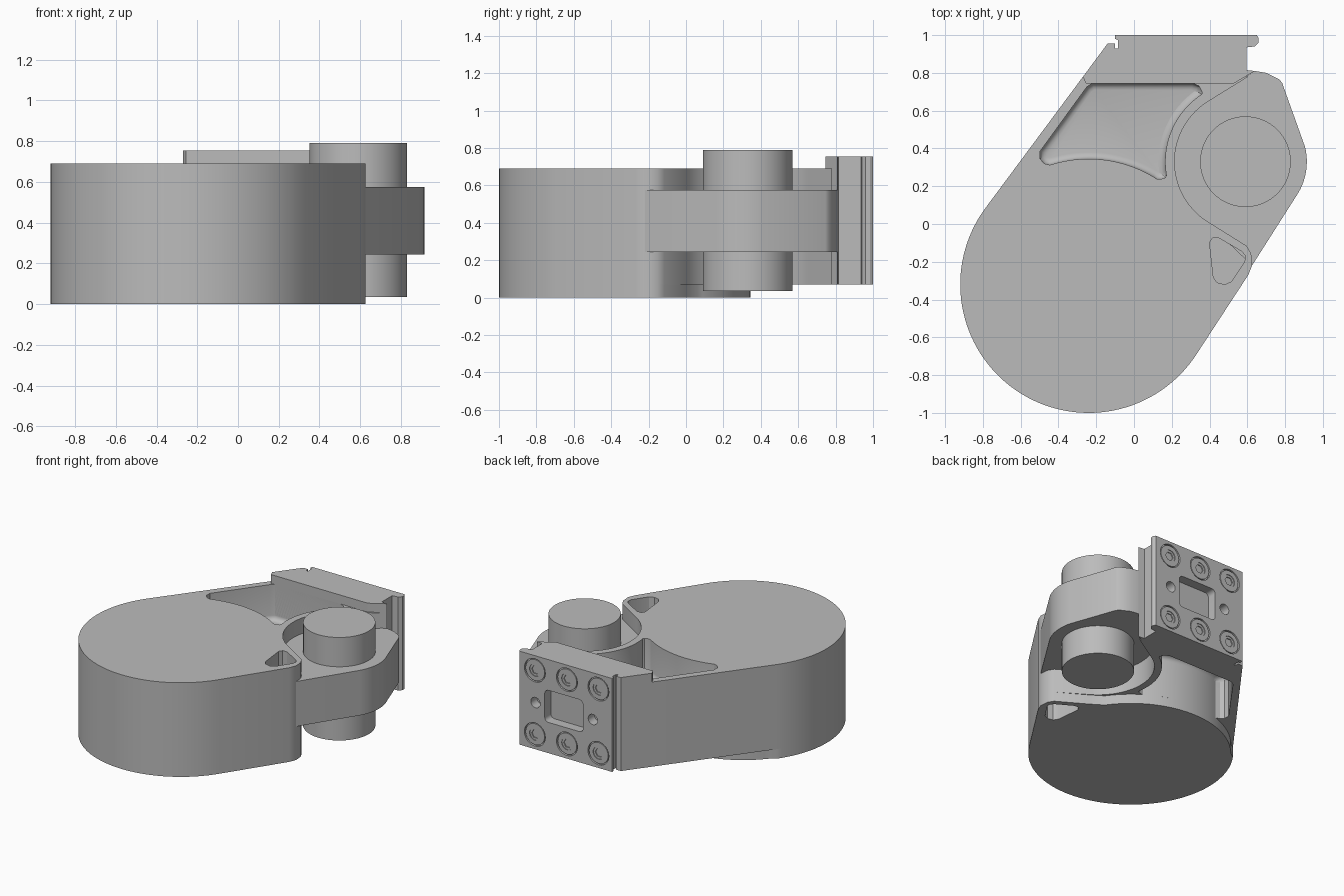
import bpy, bmesh, math
from mathutils import Matrix

if "Cube" in bpy.data.objects:
    bpy.data.objects.remove(bpy.data.objects["Cube"])

grey = bpy.data.materials.new("machined_grey")
grey.use_nodes = True
tone = (0.5, 0.5, 0.5, 1)
grey.diffuse_color = tone
grey.node_tree.nodes["Principled BSDF"].inputs["Base Color"].default_value = tone

DRUM, HUB = (-0.24, -0.32), (0.59, 0.33)
MID = 0.4125


def arc(centre, r, a0, a1, n=24):
    angles = [math.radians(a0 + (a1 - a0) * i / n) for i in range(n + 1)]
    return [(centre[0] + r * math.cos(a), centre[1] + r * math.sin(a)) for a in angles]


def prism(name, pts, z0, z1, round_floor=None, fillet=0.035):
    """Extrude an outline from z0 to z1, optionally rounding the rim at one height."""
    bm = bmesh.new()
    base = bm.faces.new([bm.verts.new((x, y, z0)) for x, y in pts])
    top = bmesh.ops.extrude_face_region(bm, geom=[base])["geom"]
    for v in top:
        if isinstance(v, bmesh.types.BMVert):
            v.co.z = z1
    bmesh.ops.recalc_face_normals(bm, faces=bm.faces)
    if round_floor is not None:
        rim = [e for e in bm.edges if all(abs(v.co.z - round_floor) < 1e-4 for v in e.verts)]
        bmesh.ops.bevel(bm, geom=rim, offset=fillet, segments=4, profile=0.5, affect='EDGES')
    mesh = bpy.data.meshes.new(name)
    bm.to_mesh(mesh)
    bm.free()
    mesh.materials.append(grey)
    ob = bpy.data.objects.new(name, mesh)
    bpy.context.collection.objects.link(ob)
    return ob


def back_prism(name, pts, y0, y1):
    """Prism whose outline lies in the x-z plane, running from y0 to y1."""
    ob = prism(name, [(x, -z) for x, z in pts], y0, y1)
    ob.data.transform(Matrix.Rotation(math.radians(-90), 4, 'X'))
    return ob


def cut(target, cutters):
    bpy.context.view_layer.objects.active = target
    for c in cutters:
        mod = target.modifiers.new("cut", 'BOOLEAN')
        mod.operation, mod.solver, mod.object = 'DIFFERENCE', 'EXACT', c
        bpy.ops.object.modifier_apply(modifier=mod.name)


def discard(obs):
    for ob in obs:
        bpy.data.objects.remove(ob)


# Main housing: drum, tapering arm and a concave recess around the hub
front_arc = arc(DRUM, 0.68, 144, 327, 64)
corner = [(0.605, -0.27), (0.625, -0.22), (0.62, -0.155), (0.595, -0.115)]
recess = arc(HUB, 0.375, 240, 120, 32)
housing = prism("housing", front_arc + corner + recess
                + [(0.605, 0.78), (-0.27, 0.78)], 0.07, 0.69)

# Drum floor plate, hanging slightly lower than the arm
floor_plate = prism("drum_floor", front_arc + corner + [(0.40, 0.0)]
                    + arc(DRUM, 0.665, 35, 140, 36), 0, 0.07)

# Pockets above and below a central web
pocket = (arc(DRUM, 0.665, 57, 108) + [(-0.475, 0.32), (-0.497, 0.345), (-0.497, 0.385)]
          + [(-0.25, 0.725), (-0.22, 0.745), (0.31, 0.745), (0.345, 0.73), (0.36, 0.70)]
          + arc(HUB, 0.425, 123, 190) + [(0.165, 0.245), (0.145, 0.238)])
small = [(0.40, -0.10), (0.415, -0.075), (0.45, -0.075), (0.57, -0.145), (0.59, -0.17),
         (0.585, -0.2), (0.515, -0.305), (0.48, -0.32), (0.44, -0.31), (0.42, -0.28)]
cutters = [prism("upper_pocket", pocket, 0.43, 0.85, 0.43),
           prism("lower_pocket", pocket, -0.1, 0.38, 0.38),
           prism("upper_notch", small, 0.5, 0.85),
           prism("lower_notch", small, -0.1, 0.3)]
cut(housing, cutters)
cut(floor_plate, cutters[3:])
discard(cutters)

# Pivot lug and pin
lug = prism("pivot_lug", [(0.625, -0.22)] + arc(HUB, 0.325, -30, 14, 12)
            + [(0.785, 0.745), (0.77, 0.765), (0.70, 0.80), (0.64, 0.81)]
            + arc(HUB, 0.385, 120, 240), 0.245, 0.575)
pin = prism("pivot_pin", arc(HUB, 0.24, 0, 354.375, 63), 0.035, 0.79)

# Mounting flange with grooved edges
flange = prism("mounting_flange", [
    (-0.255, 0.745), (-0.27, 0.78), (-0.14, 0.955), (-0.10, 0.955), (-0.10, 0.93),
    (-0.085, 0.93), (-0.085, 0.975), (-0.10, 0.98), (-0.10, 1), (0.65, 1), (0.66, 0.985),
    (0.66, 0.96), (0.64, 0.94), (0.595, 0.935), (0.595, 0.815), (0.64, 0.81),
    (0.53, 0.745)], 0.07, 0.755)

# Screw seats, dowel holes and a central window in the flange
spots = [(x, MID + s * 0.235) for x in (0.01, 0.265, 0.525) for s in (-1, 1)]
window = [p for cx, cz, a in ((0.415, 0.50, 0), (0.165, 0.50, 90), (0.165, 0.325, 180),
                              (0.415, 0.325, 270)) for p in arc((cx, cz), 0.03, a, a + 90, 5)]
holes = [back_prism("seat", arc(p, 0.085, 0, 348.75, 31), 0.985, 1.1) for p in spots]
holes += [back_prism("dowel", arc((x, MID), 0.038, 0, 345, 23), 0.93, 1.1) for x in (0.055, 0.52)]
holes.append(back_prism("window", window, 0.93, 1.1))
cut(flange, holes)
discard(holes)

# Socket-head screws
screws = []
for i, p in enumerate(spots):
    head = back_prism(f"screw_{i + 1}", arc(p, 0.077, 0, 348.75, 31), 0.98, 0.997)
    tools = [back_prism("dish", arc(p, 0.045, 0, 345, 23), 0.992, 1.1),
             back_prism("hex", arc(p, 0.032, 0, 300, 5), 0.983, 1.1)]
    cut(head, tools)
    discard(tools)
    screws.append(head)

# Smooth the curved walls, keep the edges sharp
bpy.ops.object.select_all(action='DESELECT')
for ob in [housing, floor_plate, lug, pin, flange] + screws:
    ob.select_set(True)
bpy.context.view_layer.objects.active = housing
bpy.ops.object.shade_smooth_by_angle(angle=math.radians(30))
